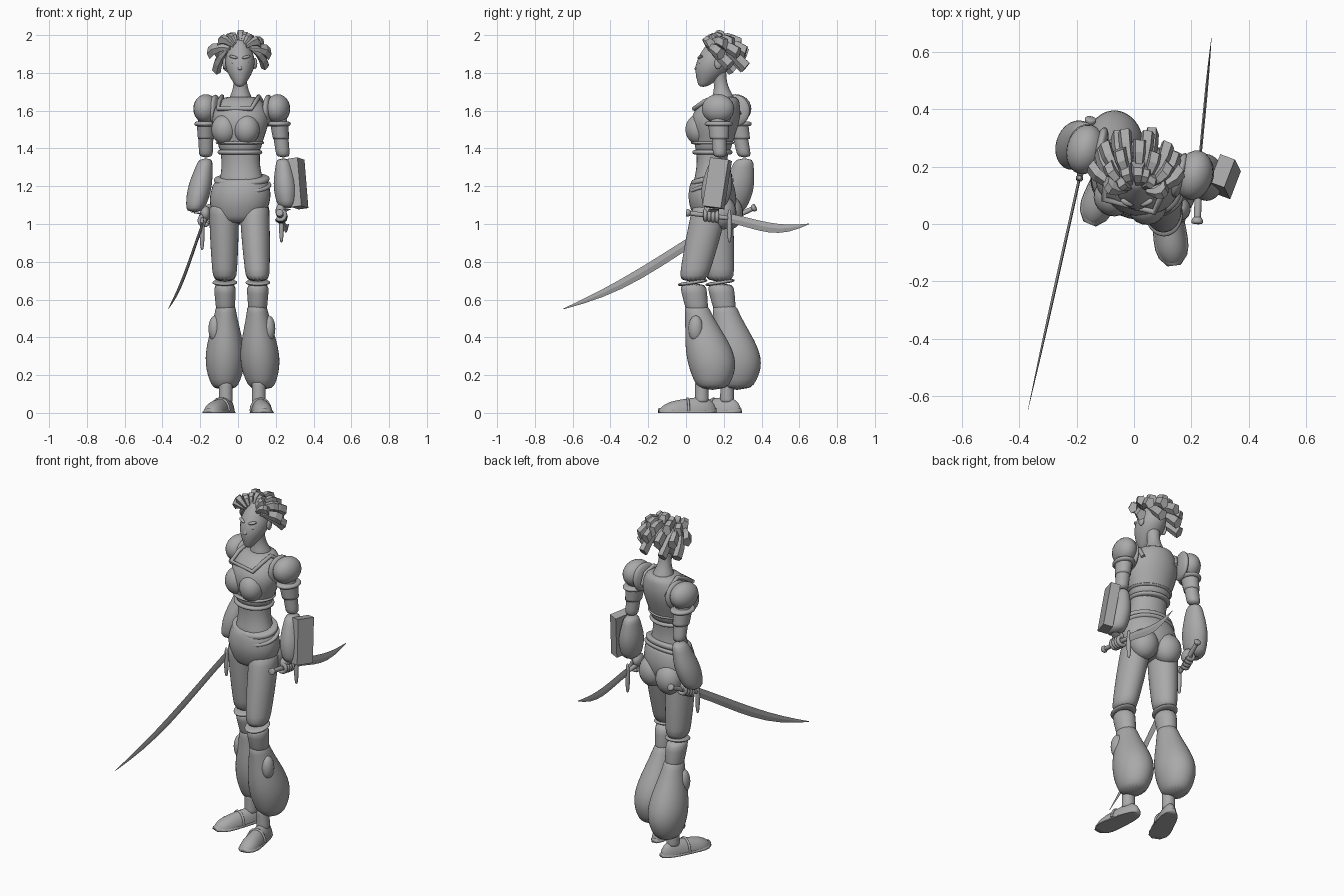
import bpy, bmesh, random
from math import sin, cos, pi, radians
from mathutils import Vector, Matrix

random.seed(4)
if "Cube" in bpy.data.objects:
    bpy.data.objects.remove(bpy.data.objects["Cube"])

clay = bpy.data.materials.new("clay_grey")
clay.use_nodes = True
clay.diffuse_color = (.4, .4, .4, 1)
clay.node_tree.nodes["Principled BSDF"].inputs["Base Color"].default_value = clay.diffuse_color

TWIST = -.25          # the upper body turns to its right
PIVOT = Vector((.015, .19, 0))
SIDES = (("left", 1), ("right", -1))


def finish(name, bm, smooth=True, subsurf=0):
    bmesh.ops.recalc_face_normals(bm, faces=bm.faces)
    for face in bm.faces:
        face.smooth = smooth
    mesh = bpy.data.meshes.new(name)
    bm.to_mesh(mesh)
    bm.free()
    mesh.materials.append(clay)
    obj = bpy.data.objects.new(name, mesh)
    bpy.context.collection.objects.link(obj)
    if subsurf:
        modifier = obj.modifiers.new("Subdivision", "SUBSURF")
        modifier.levels = modifier.render_levels = subsurf


def loft(name, rings, sides=16, smooth=True, subsurf=1):
    """Skin a row of elliptical rings, each a centre and two axis vectors; nothing goes below the ground."""
    bm = bmesh.new()
    rows = []
    for centre, across, along in rings:
        angles = [2 * pi * i / sides for i in range(sides)]
        points = [centre + across * cos(a) + along * sin(a) for a in angles]
        rows.append([bm.verts.new((p.x, p.y, max(p.z, 0))) for p in points])
    for low, high in zip(rows, rows[1:]):
        for i in range(sides):
            bm.faces.new((low[i - 1], low[i], high[i], high[i - 1]))
    bm.faces.new(rows[0])
    bm.faces.new(rows[-1])
    finish(name, bm, smooth, subsurf)


def tube(name, a, b, start, end, belly=0, depth=1, skew=1, bow=(0, 0, 0),
         twist=0, tilt=0, level=True, steps=6, **style):
    """Tapering tube from a to b; belly swells it, bow bends it, skew moves both towards b."""
    a, b, bow = Vector(a), Vector(b), Vector(bow)
    if level:
        across = Vector((cos(twist), sin(twist), 0))
        along = Vector((-sin(twist), cos(twist), tilt))
    else:
        way = (b - a).normalized()
        across = way.cross(Vector((1, 0, 0))).normalized()
        along = way.cross(across)
    rings = []
    for i in range(steps + 1):
        t = i / steps
        wave = sin(pi * t ** skew)
        radius = start + (end - start) * t + belly * wave
        rings.append((a.lerp(b, t) + bow * wave, across * radius, along * radius * depth))
    loft(name, rings, **style)


def band(name, centre, radius, depth, height, tilt=0, twist=TWIST):
    rise = Vector((0, 0, height / 2))
    middle = Vector(centre)
    tube(name, middle - rise, middle + rise, radius, radius, .012, depth,
         twist=twist, tilt=tilt, steps=4, sides=24)


def ball(name, centre, size, twist=0, lean=0):
    bm = bmesh.new()
    place = (Matrix.Translation(centre) @ Matrix.Rotation(twist, 4, "Z")
             @ Matrix.Rotation(lean, 4, "Y") @ Matrix.Diagonal((*size, 1)))
    bmesh.ops.create_uvsphere(bm, u_segments=20, v_segments=12, radius=1, matrix=place)
    finish(name, bm)


def cord(name, points, thickness):
    curve = bpy.data.curves.new(name, "CURVE")
    curve.dimensions = "3D"
    curve.bevel_depth = thickness
    curve.bevel_resolution = 2
    curve.use_fill_caps = True
    curve.materials.append(clay)
    spline = curve.splines.new("POLY")
    spline.points.add(len(points) - 1)
    for knot, point in zip(spline.points, points):
        knot.co = (*point, 1)
    bpy.context.collection.objects.link(bpy.data.objects.new(name, curve))


def body(x, y, z):
    """Point in the turned frame of the chest."""
    return PIVOT + Matrix.Rotation(TWIST, 3, "Z") @ Vector((x, y, 0)) + Vector((0, 0, z))


# Trunk
tube("trouser_hips", (0, .145, 1), (.02, .135, 1.25), .11, .135, .045, depth=.76, twist=TWIST)
tube("midriff", (.02, .135, 1.2), (.01, .14, 1.42), .13, .115, -.017, depth=.78, twist=TWIST)
tube("cropped_top", (.01, .14, 1.37), (.015, .2, 1.68), .11, .09, .058, depth=.84, skew=1.5,
     bow=(0, -.02, 0), twist=TWIST, steps=8)
band("top_hem", (.01, .14, 1.38), .11, .88, .03)
band("top_lower_fold", (.01, .14, 1.43), .12, .88, .02)
band("upper_belt", (.02, .135, 1.235), .14, .72, .04, tilt=.2)
band("lower_belt", (.02, .135, 1.2), .15, .72, .03, tilt=.3)
for tag, side in SIDES:
    ball(tag + "_bust", body(side * .06, -.112, 1.5), (.07, .07, .08), TWIST)
    ball(tag + "_buttock", body(side * .07, .02, 1.06), (.08, .075, .09), TWIST)
strap = [(.1, .07, 1.58), (.11, .04, 1.64), (.1, -.01, 1.675), (.1, -.07, 1.65), (.09, -.13, 1.61)]
other_strap = [(-x, y, z) for x, y, z in reversed(strap)]
cord("square_neckline", [body(*p) for p in strap + other_strap], .012)

# Head
HEAD = Vector((.01, .16, 1.87))
tube("neck", (.015, .2, 1.65), (.01, .17, 1.82), .07, .045, -.02)
tube("head", (.01, .09, 1.725), (.01, .17, 1.98), .018, .03, .056, depth=1.22,
     bow=(0, .02, 0), steps=9, subsurf=2)
tube("nose", HEAD + Vector((0, -.09, 0)), HEAD + Vector((0, -.105, -.055)), .006, .014, sides=8)
for name, drop in (("upper_lip", .08), ("lower_lip", .093)):
    ball(name, HEAD + Vector((0, -.092, -drop)), (.024, .014, .007))
for tag, side in SIDES:
    ball(tag + "_eye", HEAD + Vector((side * .032, -.083, -.015)), (.017, .012, .009), side * .35)
    ball(tag + "_brow", HEAD + Vector((side * .034, -.085, .014)), (.025, .011, .008), side * .4, -side * .25)
    ball(tag + "_ear", HEAD + Vector((side * .08, .01, -.02)), (.012, .02, .03))

# Hair: thick flat-ended locks fanning back from the brow
brow_line = Vector((0, -.7, .75))
for row, count in enumerate((5, 7, 6, 4)):
    spread = 100 - 20 * abs(row - 1)
    reach = .135 + .025 * min(row, 2)
    for i in range(count):
        turn = radians(spread * (2 * i / (count - 1) - 1) + random.uniform(-6, 6))
        lift = radians(65 - 27 * row + random.uniform(-6, 6))
        way = Vector((sin(turn) * cos(lift), cos(turn) * cos(lift), sin(lift)))
        root = way.lerp(brow_line, .55).normalized() * .09
        tip = way * reach * random.uniform(.93, 1.05) * (1 - .12 * abs(sin(turn)))
        tube("hair_lock", HEAD + root, HEAD + tip, .012, .034, .006, depth=.75,
             bow=(way + brow_line) * .015, level=False, steps=3, sides=5, smooth=False, subsurf=0)

# Arms
ARMS = {"left": ((.21, .17, 1.6), (.24, .18, 1.35), (.26, .15, 1.08)),
        "right": ((-.17, .26, 1.6), (-.17, .31, 1.35), (-.23, .25, 1.06))}
for tag, side in SIDES:
    shoulder, elbow, wrist = map(Vector, ARMS[tag])
    inward = Vector((-side, 0, 0))
    cuff = shoulder.lerp(elbow, .28)
    ball(tag + "_shoulder_puff", shoulder + Vector((0, 0, .01)), (.065, .088, .077), TWIST)
    ball(tag + "_armhole_band", shoulder + inward * .05, (.025, .08, .085), TWIST)
    band(tag + "_puff_cuff", cuff, .05, 1.25, .03)
    tube(tag + "_short_sleeve", cuff, shoulder.lerp(elbow, .6), .048, .042, depth=1.2, twist=TWIST, subsurf=0)
    tube(tag + "_upper_arm", shoulder, elbow, .045, .037)
    tube(tag + "_forearm", elbow, wrist, .037, .025)
    tube(tag + "_bell_sleeve", elbow, wrist, .036, .044, .024, depth=1.3, skew=1.2)
bm = bmesh.new()
bmesh.ops.create_cube(bm, size=1, matrix=Matrix.Translation((.318, .165, 1.215))
                      @ Matrix.Rotation(-.35, 4, "Z") @ Matrix.Rotation(-.13, 4, "Y")
                      @ Matrix.Rotation(-.12, 4, "X") @ Matrix.Diagonal((.055, .105, .26, 1)))
finish("forearm_box", bm, smooth=False)

# Swords, each held in a closed hand: pommel, guard and blade tip
SWORDS = {"left": ((.22, 0, 1.06), (.23, .23, 1.03), (.27, .65, 1)),
          "right": ((-.15, .37, 1.09), (-.19, .16, .99), (-.37, -.65, .55))}
for tag, side in SIDES:
    pommel, guard, tip = map(Vector, SWORDS[tag])
    axis = (pommel - guard).normalized()
    up = Vector((0, 0, 1))
    hold = guard.lerp(pommel, .42)
    tube(tag + "_blade", guard, tip, .025, .002, .013, depth=.2, skew=1.3, bow=up * -.035,
         level=False, steps=8, sides=4, smooth=False, subsurf=0)
    tube(tag + "_grip", guard, pommel, .014, .014, level=False, sides=8)
    tube(tag + "_pommel", pommel - axis * .025, pommel, .014, .02, .005, level=False, sides=8)
    tube(tag + "_guard", guard + up * .05, guard - up * .13, .008, .008, .008, sides=6)
    ball(tag + "_palm", hold + up * .025, (.027, .042, .04))
    tube(tag + "_wrist", hold + up * .02, ARMS[tag][2], .024, .027)
    for k in range(4):
        knuckle = hold + axis * .021 * (k - 1.5)
        curl = [pi * j / 5 for j in range(-4, 3)]
        cord(tag + "_finger", [knuckle + Vector((side * cos(a), 0, sin(a))) * .026 for a in curl], .011)

# Legs: hip, knee, top and bottom of the bell, heel and toe
LEGS = {"left": ((.085, .135, 1.12), (.105, .035, .69), (.1, .05, .585), (.125, .14, .12), (.1, .16, 0), (.14, -.145, 0)),
        "right": ((-.075, .15, 1.12), (-.07, .18, .69), (-.065, .2, .585), (-.07, .27, .12), (-.035, .29, 0), (-.155, 0, 0))}
for tag, side in SIDES:
    hip, knee, bell_top, bell_end, heel, toe = map(Vector, LEGS[tag])
    tube(tag + "_thigh", hip, knee, .08, .062, .005, depth=1.2)
    tube(tag + "_shin", knee, bell_top.lerp(bell_end, .15), .062, .048, depth=1.2, steps=3)
    band(tag + "_knee_seam", knee, .055, 1.2, .02, tilt=.15, twist=0)
    tube(tag + "_trouser_bell", bell_top, bell_end, .05, .06, .05, depth=1.22, skew=1.5,
         bow=(0, .025, 0), steps=8, sides=20)
    ball(tag + "_bell_patch", bell_top.lerp(bell_end, .3) + Vector((side * .055, -.025, 0)), (.035, .04, .07))
    foot = toe - heel
    across = foot.cross(Vector((0, 0, 1))).normalized()
    ankle = heel.lerp(toe, .25)
    tube(tag + "_ankle", ankle + Vector((0, 0, .05)), ankle + Vector((0, 0, .17)), .038, .036)
    upper, sole = [], []
    for i in range(11):
        t = i / 10
        outline = max(.35, (1 - (2 * t - 1) ** 4) ** .5)
        width = across * outline * (.042 + .02 * t)
        upper.append((heel + foot * t, width, Vector((0, 0, outline * (.1 - .045 * t)))))
        sole.append((heel + foot * t, width * 1.08, Vector((0, 0, .025))))
    loft(tag + "_shoe", upper)
    loft(tag + "_sole", sole, subsurf=0)
    arch = [pi * j / 8 for j in range(9)]
    cord(tag + "_shoe_trim", [heel.lerp(toe, .5) + across * .053 * cos(a) + Vector((0, 0, .01 + .066 * sin(a)))
                              for a in arch], .007)
